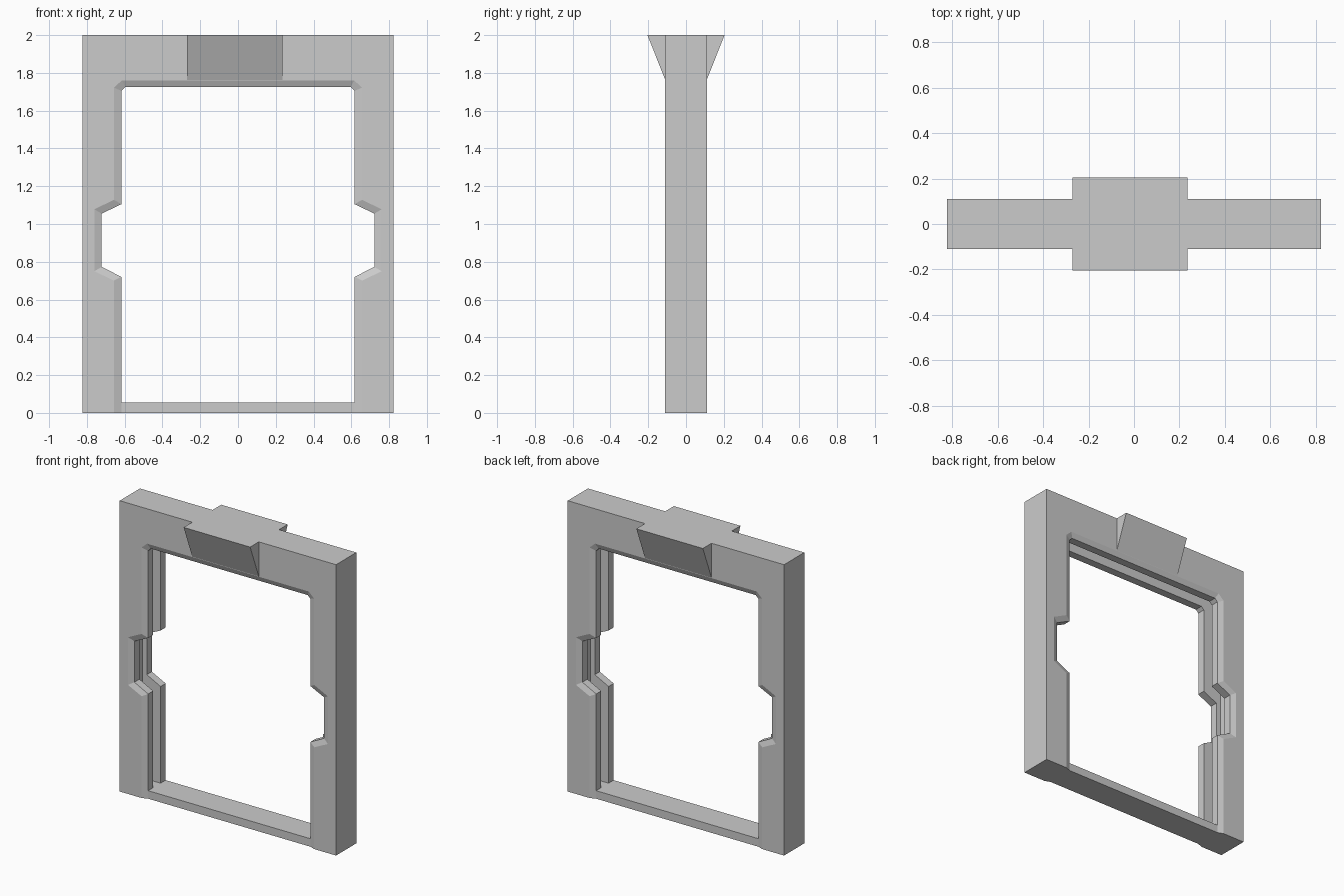
import bpy, bmesh

cube = bpy.data.objects.get("Cube")
if cube:
    bpy.data.objects.remove(cube, do_unlink=True)

# Material
GREY = (0.6, 0.6, 0.6, 1.0)
mat = bpy.data.materials.new("stone_grey")
mat.use_nodes = True
mat.diffuse_color = GREY
mat.node_tree.nodes["Principled BSDF"].inputs["Base Color"].default_value = GREY

HALF_W, HEIGHT = 0.823, 2.0
FACE_Y, LIP_Y, SLOT_Y = 0.11, 0.095, 0.04
SILL_TOP = 0.055


def loft(name, loops):
    """Join equal-length closed loops into a solid with capped ends."""
    bm = bmesh.new()
    rings = [[bm.verts.new(p) for p in loop] for loop in loops]
    n = len(rings[0])
    for a, b in zip(rings, rings[1:]):
        for i in range(n):
            j = (i + 1) % n
            bm.faces.new((a[i], a[j], b[j], b[i]))
    bm.faces.new(rings[0])
    bm.faces.new(rings[-1])
    bmesh.ops.remove_doubles(bm, verts=bm.verts, dist=0.0005)
    bmesh.ops.recalc_face_normals(bm, faces=bm.faces)
    mesh = bpy.data.meshes.new(name)
    bm.to_mesh(mesh)
    bm.free()
    mesh.materials.append(mat)
    obj = bpy.data.objects.new(name, mesh)
    bpy.context.collection.objects.link(obj)
    return obj


def arch(half_opening, y):
    """U-shaped outline at depth y, mirrored from the opening's +x half."""
    half = [(HALF_W, HEIGHT), (HALF_W, 0)] + half_opening
    outline = half + [(-x, z) for x, z in reversed(half)]
    return [(x, y, z) for x, z in outline]


# Opening edge from the floor up: side notch, then clipped top corner
inner = [(0.617, 0), (0.617, 0.72), (0.722, 0.773), (0.722, 1.055),
         (0.617, 1.105), (0.617, 1.705), (0.597, 1.725)]
# Wider opening where the bevel meets the front and back faces
bevel = [(0.657, 0), (0.657, 0.70), (0.76, 0.75), (0.76, 1.078),
         (0.657, 1.128), (0.657, 1.722), (0.615, 1.76)]
# Straight door slot cut in the middle of the jambs and lintel
slot = [(0.755, z) for x, z in inner[:-1]] + [(0.755, 1.86)]

layers = [(bevel, -FACE_Y), (inner, -LIP_Y), (inner, -SLOT_Y), (slot, -SLOT_Y),
          (slot, SLOT_Y), (inner, SLOT_Y), (inner, LIP_Y), (bevel, FACE_Y)]
loft("door_frame", [arch(path, y) for path, y in layers])

# Threshold between the jambs
sill = [(-LIP_Y, 0), (LIP_Y, 0), (LIP_Y, SILL_TOP), (-LIP_Y, SILL_TOP)]
loft("sill", [[(x, y, z) for y, z in sill] for x in (-0.64, 0.64)])
core = [(-SLOT_Y, 0), (SLOT_Y, 0), (SLOT_Y, SILL_TOP), (-SLOT_Y, SILL_TOP)]
loft("sill_core", [[(x, y, z) for y, z in core] for x in (-0.755, 0.755)])

# Sloping lintel housings on both faces
wedge = [(0.204, HEIGHT), (0.08, HEIGHT), (0.08, 1.725), (LIP_Y, 1.725)]
for name, side in (("front_housing", -1), ("back_housing", 1)):
    loft(name, [[(x, side * y, z) for y, z in wedge] for x in (-0.271, 0.235)])
